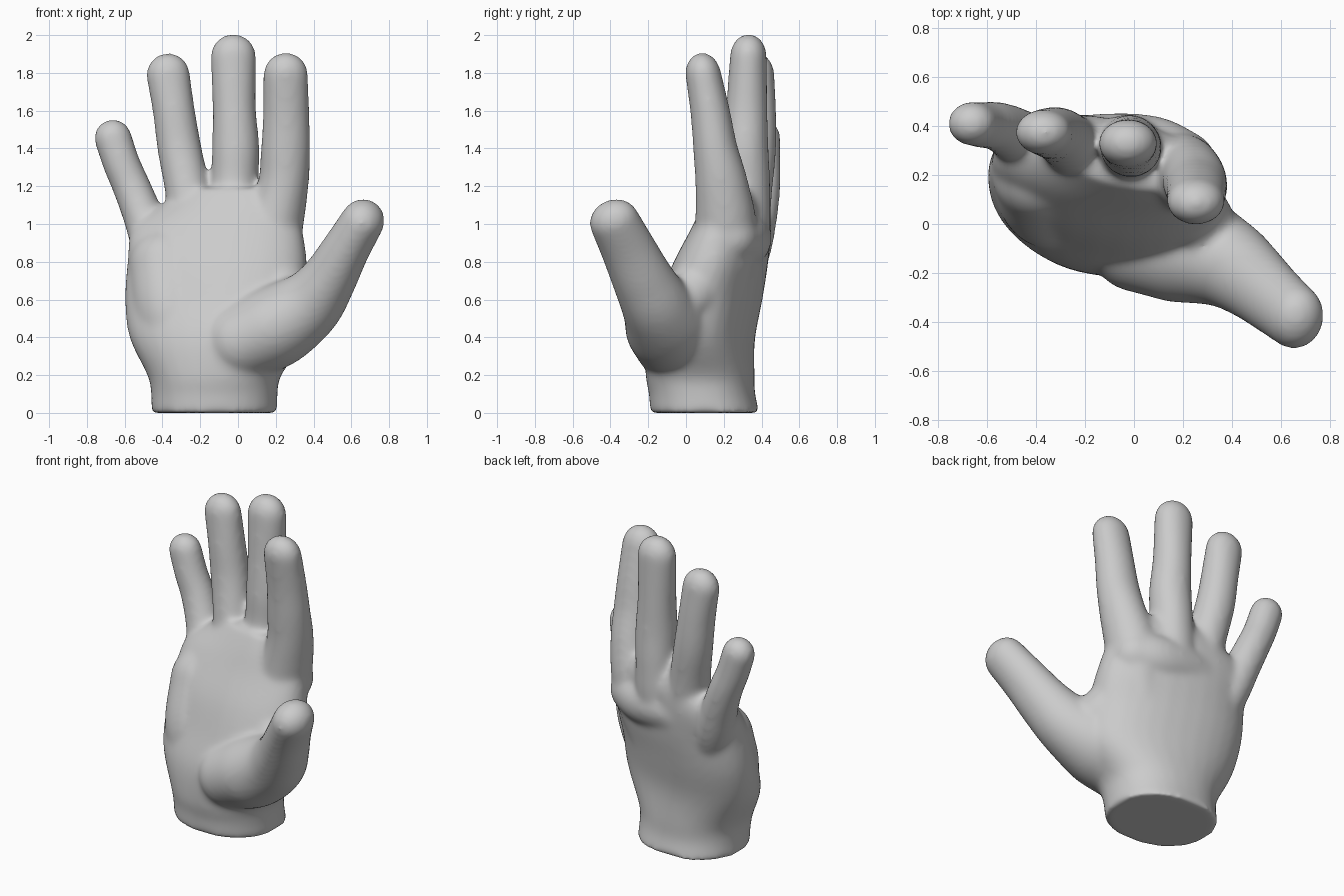
import bpy
import bmesh
from math import sin, cos, pi, radians
from mathutils import Vector

if "Cube" in bpy.data.objects:
    bpy.data.objects.remove(bpy.data.objects["Cube"], do_unlink=True)

skin = bpy.data.materials.new("plain grey")
skin.use_nodes = True
GREY = (0.6, 0.6, 0.6, 1)
skin.diffuse_color = GREY
skin.node_tree.nodes["Principled BSDF"].inputs["Base Color"].default_value = GREY

SIDES = 32
bm = bmesh.new()


def spline(keys, steps=6):
    """Catmull-Rom interpolation through rows of numbers."""
    keys = [Vector(k) for k in keys]
    rows = []
    for i in range(len(keys) - 1):
        b, c = keys[i], keys[i + 1]
        a = keys[i - 1] if i else b * 2 - c
        d = keys[i + 2] if i + 2 < len(keys) else c * 2 - b
        for s in range(steps):
            t = s / steps
            rows.append(b + (c - a) * (t / 2) + (a * 2 - b * 5 + c * 4 - d) * (t * t / 2)
                        + (b * 3 - a - c * 3 + d) * (t ** 3 / 2))
    return rows + [keys[-1]]


def loft(rings):
    """Skin a closed tube over rings of points."""
    rings = [[bm.verts.new(p) for p in ring] for ring in rings]
    for low, high in zip(rings, rings[1:]):
        for i in range(SIDES):
            j = (i + 1) % SIDES
            bm.faces.new((low[i], low[j], high[j], high[i]))
    bm.faces.new(rings[0][::-1])
    bm.faces.new(rings[-1])


def digit(*keys):
    """Round-ended tube through (x, y, z, half width, half depth) keys, root to tip."""
    path = [(Vector(r[:3]), r[3], r[4]) for r in spline(keys)]
    start, end = path[0], path[-1]
    d0 = (path[1][0] - start[0]).normalized()
    d1 = (end[0] - path[-2][0]).normalized()
    arc = [k * pi / 18 for k in range(1, 9)]

    def cap(base, way, a):
        p, w, d = base
        return (p + way * w * sin(a), w * cos(a), d * cos(a))

    path = ([cap(start, -d0, a) for a in arc[::-1]] + path + [cap(end, d1, a) for a in arc])
    rings = []
    for i, (p, w, d) in enumerate(path):
        along = (path[min(i + 1, len(path) - 1)][0] - path[max(i - 1, 0)][0]).normalized()
        u = along.cross(Vector((0, 1, 0))).normalized()
        v = along.cross(u)
        rings.append([p + u * w * cos(2 * pi * k / SIDES) + v * d * sin(2 * pi * k / SIDES)
                      for k in range(SIDES)])
    loft(rings)


def oval(x, y, z, a, b, turn):
    """Slightly squared oval section, turned about z."""
    ring = []
    for k in range(SIDES):
        t = 2 * pi * k / SIDES
        c, s = cos(t), sin(t)
        px = a * abs(c) ** 0.9 * (1 if c > 0 else -1)
        py = b * abs(s) ** 0.9 * (1 if s > 0 else -1)
        w = radians(turn)
        ring.append(Vector((x + px * cos(w) - py * sin(w), y + px * sin(w) + py * cos(w), z)))
    return ring


# wrist and palm: x, y, z, half width, half depth, turn
palm = [(-.125, .1, .0, .335, .29, -4), (-.125, .085, .1, .335, .28, -5),
        (-.125, .075, .2, .355, .285, -8), (-.11, .075, .4, .47, .275, -12),
        (-.12, .13, .6, .485, .255, -12), (-.11, .185, .8, .48, .235, -10),
        (-.11, .24, .98, .455, .19, -11), (-.05, .26, 1.1, .36, .155, -12),
        (-.03, .265, 1.19, .26, .11, -12)]
loft([oval(*row) for row in spline(palm, 4)])

# heel of the palm on the little-finger side
digit((-.25, .08, .32, .19, .19), (-.34, .11, .52, .21, .21), (-.38, .2, .78, .2, .19))

# row of knuckles across the back
digit((-.4, .28, .88, .14, .14), (-.15, .3, .92, .15, .15),
      (.06, .29, .92, .155, .155), (.19, .23, .93, .15, .155))

# little, ring, middle and index fingers, from the back of the hand to the tip
digit((-.32, .22, .6, .12, .12), (-.43, .32, .85, .12, .125), (-.505, .375, 1.05, .107, .11),
      (-.565, .4, 1.2, .101, .1), (-.617, .405, 1.32, .099, .095), (-.662, .41, 1.455, .1, .09))
digit((-.18, .2, .6, .13, .13), (-.22, .29, .9, .135, .14), (-.267, .335, 1.18, .12, .122),
      (-.31, .365, 1.4, .117, .113), (-.34, .372, 1.6, .112, .106), (-.37, .375, 1.79, .116, .093))
digit((-.06, .2, .6, .14, .14), (-.03, .28, .95, .15, .16), (-.018, .315, 1.2, .127, .132),
      (-.012, .315, 1.4, .126, .122), (-.02, .322, 1.62, .115, .11), (-.025, .33, 1.886, .121, .098))
digit((.08, .17, .6, .15, .15), (.175, .21, .95, .16, .165), (.238, .19, 1.2, .135, .142),
      (.252, .155, 1.4, .131, .118), (.255, .13, 1.58, .123, .106), (.253, .092, 1.79, .119, .095))

# thumb and its fleshy base
digit((.02, -.06, .38, .21, .22), (.2, -.09, .46, .22, .235), (.37, -.155, .57, .185, .19),
      (.475, -.225, .7, .15, .165), (.57, -.305, .865, .127, .147), (.66, -.38, 1.015, .116, .134))

# web between thumb and index finger
digit((.16, .12, .76, .14, .14), (.24, .04, .64, .15, .15), (.3, -.05, .56, .14, .14))

# fuse all parts into one smooth skin
bmesh.ops.recalc_face_normals(bm, faces=bm.faces)
mesh = bpy.data.meshes.new("hand")
bm.to_mesh(mesh)
bm.free()
mesh.materials.append(skin)
mesh.shade_smooth()
hand = bpy.data.objects.new("hand", mesh)
bpy.context.collection.objects.link(hand)
fuse = hand.modifiers.new("fuse", 'REMESH')
fuse.mode = 'VOXEL'
fuse.voxel_size = 0.015
fuse.use_smooth_shade = True
soften = hand.modifiers.new("soften", 'SMOOTH')
soften.factor = 0.5
soften.iterations = 20
